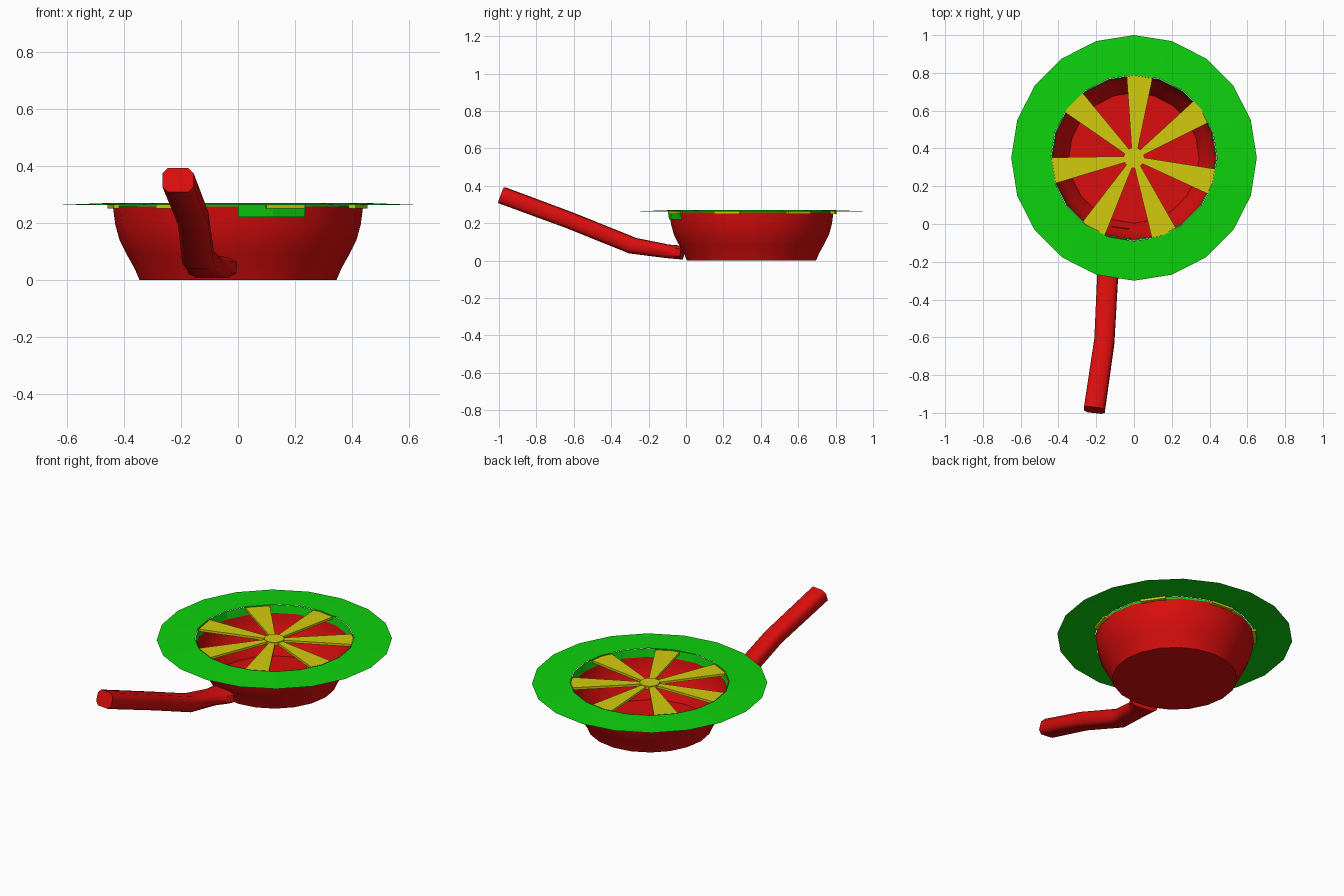
import bpy, bmesh
from math import radians, cos, sin, tau
from mathutils import Vector

cube = bpy.data.objects.get("Cube")
if cube:
    bpy.data.objects.remove(cube)

CENTRE = Vector((0, 0.35, 0))
SIDES = 20


def material(name, colour):
    mat = bpy.data.materials.new(name)
    mat.use_nodes = True
    mat.diffuse_color = (*colour, 1)
    mat.node_tree.nodes["Principled BSDF"].inputs["Base Color"].default_value = (*colour, 1)
    return mat


RED = material("red", (0.7, 0.004, 0.004))
GREEN = material("green", (0.004, 0.65, 0.004))
YELLOW = material("yellow", (0.65, 0.6, 0.004))


def finish(name, bm, mat, location=CENTRE, smooth=None):
    mesh = bpy.data.meshes.new(name)
    bm.to_mesh(mesh)
    bm.free()
    mesh.materials.append(mat)
    obj = bpy.data.objects.new(name, mesh)
    obj.location = location
    bpy.context.collection.objects.link(obj)
    if smooth:
        bpy.ops.object.select_all(action="DESELECT")
        obj.select_set(True)
        bpy.context.view_layer.objects.active = obj
        bpy.ops.object.shade_smooth_by_angle(angle=radians(smooth))
    return obj


def skin(bm, rings, closed):
    """Join neighbouring vertex loops with quads."""
    for a, b in zip(rings, rings[1:]):
        n = len(a)
        for i in range(n if closed else n - 1):
            j = (i + 1) % n
            bm.faces.new((a[i], a[j], b[j], b[i]))


def lathe(name, profile, mat, start=90, sweep=360, steps=SIDES, floor=False, smooth=None):
    bm = bmesh.new()
    closed = sweep == 360
    count = steps if closed else steps + 1
    angles = [radians(start + sweep * i / steps) for i in range(count)]
    rings = [[bm.verts.new((r * cos(a), r * sin(a), z)) for a in angles] for r, z in profile]
    skin(bm, rings, closed)
    if floor:
        bm.faces.new(rings[0][::-1])
    return finish(name, bm, mat, smooth=smooth)


# Pan body, an open thin shell
lathe("pan_bowl", [(0.345, 0), (0.362, 0.04), (0.39, 0.09), (0.415, 0.14),
                   (0.43, 0.195), (0.438, 0.257)], RED, floor=True, smooth=35)

# Wide brim with its inner collar, and the collar section outside the pan
lathe("brim", [(0.65, 0.262), (0.44, 0.27)], GREEN)
lathe("collar", [(0.437, 0.27), (0.43, 0.222)], GREEN)
lathe("outer_collar", [(0.441, 0.22), (0.447, 0.268)], GREEN, start=270, sweep=32, steps=2)

# Seven flaring spokes
for k in range(7):
    bm = bmesh.new()
    angle = radians(86) + tau * k / 7
    out = Vector((cos(angle), sin(angle), 0))
    side = Vector((-sin(angle), cos(angle), 0))
    outline = [(0.04, -0.015), (0.452, -0.072), (0.452, 0.072), (0.04, 0.015)]
    face = bm.faces.new([bm.verts.new(out * r + side * w + Vector((0, 0, 0.25)))
                         for r, w in outline])
    top = bmesh.ops.extrude_face_region(bm, geom=[face])
    bmesh.ops.translate(bm, vec=(0, 0, 0.014),
                        verts=[v for v in top["geom"] if isinstance(v, bmesh.types.BMVert)])
    bmesh.ops.recalc_face_normals(bm, faces=bm.faces)
    finish(f"spoke_{k + 1}", bm, YELLOW)

# Hub
bm = bmesh.new()
bmesh.ops.create_cone(bm, cap_ends=True, segments=SIDES, radius1=0.055, radius2=0.055, depth=0.02)
finish("hub", bm, YELLOW, CENTRE + Vector((0, 0, 0.258)))

# Bent handle: chamfered section swept along stations (x, y, z, half width, half height)
stations = [(-0.09, -0.02, 0.043, 0.085, 0.036),
            (-0.115, -0.1, 0.05, 0.06, 0.036),
            (-0.14, -0.285, 0.08, 0.055, 0.041),
            (-0.157, -0.62, 0.215, 0.053, 0.041),
            (-0.21, -0.985, 0.35, 0.055, 0.042)]
section = [(1, 0.55), (0.65, 1), (-0.65, 1), (-1, 0.55),
           (-1, -0.55), (-0.65, -1), (0.65, -1), (1, -0.55)]
bm = bmesh.new()
rings = []
for x, y, z, w, h in stations:
    lean = 0.38 if y < -0.2 else 0.1
    rings.append([bm.verts.new((x + u * w, y + v * h * lean - u * w * 0.12, z + v * h))
                  for u, v in section])
skin(bm, rings, True)
bm.faces.new(rings[0])
bm.faces.new(rings[-1])
bmesh.ops.recalc_face_normals(bm, faces=bm.faces)
finish("handle", bm, RED, Vector((0, 0, 0)), smooth=50)
